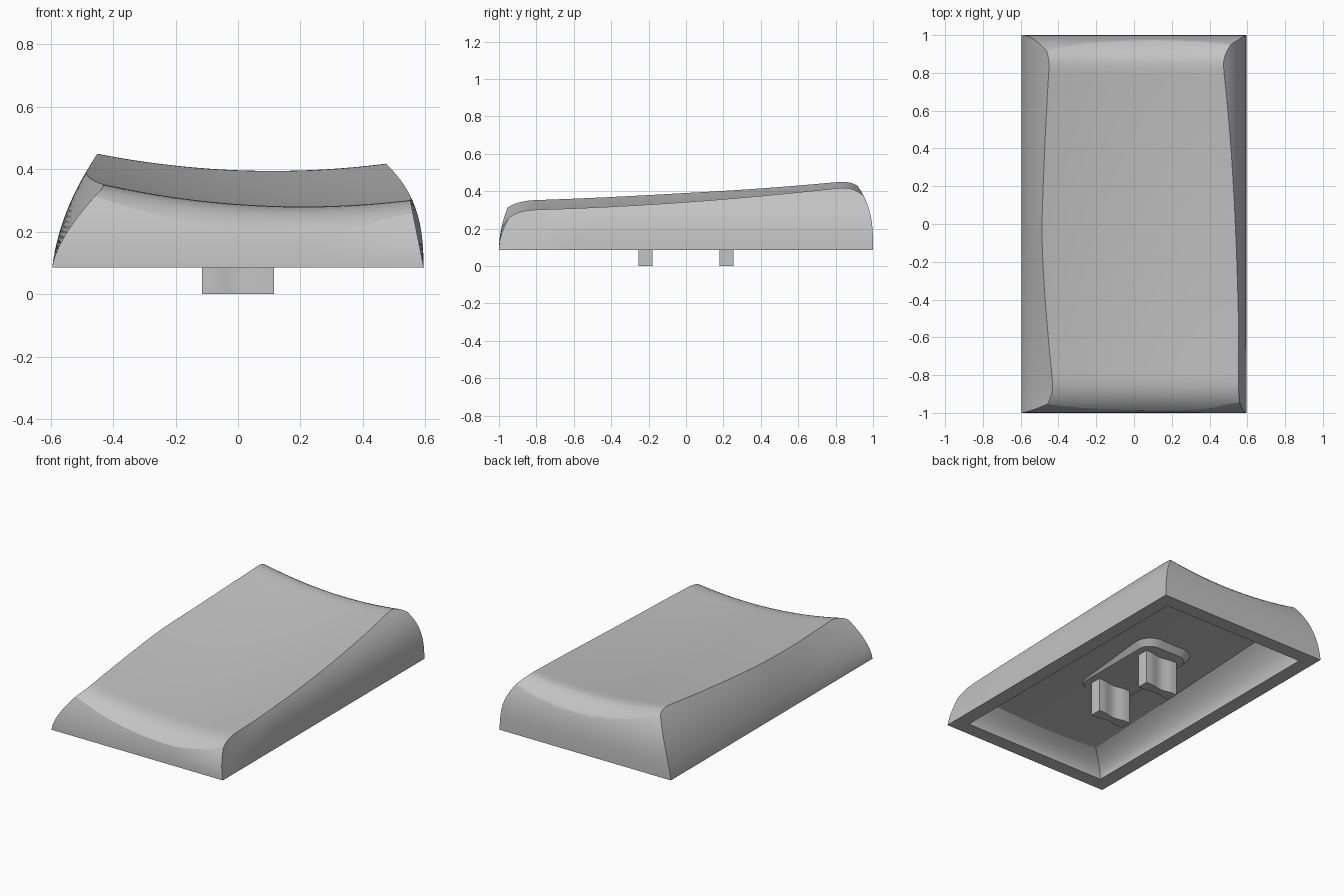
import bpy, bmesh
from math import pi, cos, sin

if "Cube" in bpy.data.objects:
    bpy.data.objects.remove(bpy.data.objects["Cube"])

grey = bpy.data.materials.new("plain grey")
grey.use_nodes = True
grey.diffuse_color = (0.55, 0.55, 0.55, 1)
grey.node_tree.nodes["Principled BSDF"].inputs["Base Color"].default_value = (0.55, 0.55, 0.55, 1)

HALF_X, HALF_Y, BASE = 0.595, 1.0, 0.085


def loft(name, rings):
    """Closed solid skinned through equal-length rings of points."""
    bm = bmesh.new()
    loops = [[bm.verts.new(p) for p in ring] for ring in rings]
    n = len(loops[0])
    for a, b in zip(loops, loops[1:]):
        for i in range(n):
            j = (i + 1) % n
            bm.faces.new((a[i], a[j], b[j], b[i]))
    bm.faces.new(loops[0])
    bm.faces.new(loops[-1])
    bmesh.ops.recalc_face_normals(bm, faces=bm.faces)
    mesh = bpy.data.meshes.new(name)
    bm.to_mesh(mesh)
    bm.free()
    mesh.materials.append(grey)
    obj = bpy.data.objects.new(name, mesh)
    bpy.context.collection.objects.link(obj)
    return obj


def select(obj):
    bpy.ops.object.select_all(action='DESELECT')
    obj.select_set(True)
    bpy.context.view_layer.objects.active = obj


def cut(obj, tool, operation):
    mod = obj.modifiers.new("cut", 'BOOLEAN')
    mod.operation, mod.object, mod.solver = operation, tool, 'EXACT'
    select(obj)
    bpy.ops.object.modifier_apply(modifier=mod.name)
    bpy.data.objects.remove(tool)


def smooth(obj):
    select(obj)
    bpy.ops.object.shade_smooth_by_angle(angle=0.4)


def clamp(v):
    return max(0.0, min(1.0, v))


def perimeter(nx=24, ny=40):
    """Square outline, both coordinates running -1 to 1."""
    pts = [(2 * i / nx - 1, -1) for i in range(nx)]
    pts += [(1, 2 * i / ny - 1) for i in range(ny)]
    return pts + [(-x, -y) for x, y in pts]


# Skirt walls: each side leans inward by its own curve
def wall_point(u, v, t):
    x0, y0 = u * HALF_X, v * HALF_Y
    front = 0.9 * t * t * (1 + clamp((x0 - 0.25) / 0.3))
    back = 2.05 * t ** 3
    y = (-HALF_Y + front) * (1 - v) / 2 + (HALF_Y - back) * (1 + v) / 2
    lean = clamp(-y0 / 0.95) ** 1.5
    left = (0.12 * t + 0.76 * t * t) * (1 - lean) + 1.25 * t ** 1.5 * lean
    lean = clamp((-0.6 - y0) / 0.35)
    right = (0.03 * t + 3.0 * t ** 3) * (1 - lean) + 0.2 * t * lean
    x = (-HALF_X + left) * (1 - u) / 2 + (HALF_X - right) * (1 + u) / 2
    return x, y, BASE + t


# Dished top: sloping ridge with rounded drops at both ends
def top_height(x, y):
    s = max(-1, min(y, 0.87))
    z = 0.317 + 0.07 * s + 0.03 * s * s + 0.175 * (x - 0.16 + 0.06 * s) ** 2
    drop = max(0, abs(y) - 0.78) ** 3
    return z - (11 if y > 0 else 8.5) * drop


levels = 24
cap = loft("cap_shell", [[wall_point(u, v, 0.42 * k / levels) for u, v in perimeter()]
                         for k in range(levels + 1)])

sections = []
ys = [-1.05] + [-cos(pi * k / 80) for k in range(81)] + [1.05]
for y in ys:
    xs = [-0.7 + 1.4 * i / 40 for i in range(41)]
    sections.append([(x, y, top_height(x, y)) for x in xs] + [(0.7, y, -0.1), (-0.7, y, -0.1)])
cut(cap, loft("top_cutter", sections), 'INTERSECT')


# Hollow underside: walls curve in to a sloped, gently dished ceiling
def hollow_ring(s, scale=1.0, drop=0.0):
    ring = []
    for u, v in perimeter(12, 16):
        x = scale * u * (0.505 - 0.12 * s * s)
        y = scale * v * (0.91 - 0.1 * s * s)
        ring.append((x, y, BASE - drop + s * (0.15 + 0.05 * y + 0.1 * x * x)))
    return ring


steps = 12
rings = [hollow_ring(0, drop=0.05)]
rings += [hollow_ring(k / steps) for k in range(steps + 1)]
rings += [hollow_ring(1, scale) for scale in (0.8, 0.6, 0.4, 0.2, 0.02)]
cut(cap, loft("hollow_cutter", rings), 'DIFFERENCE')
smooth(cap)


# Shallow level pad under the ceiling, with rounded corners
def rounded_rect(hx, hy, r, z):
    ring = []
    for q, (sx, sy) in enumerate([(1, 1), (-1, 1), (-1, -1), (1, -1)]):
        for k in range(7):
            a = pi / 2 * (q + k / 6)
            x, y = sx * (hx - r) + r * cos(a), sy * (hy - r) + r * sin(a)
            ring.append((x, y, z))
    return ring


pad = loft("peg_pad", [rounded_rect(0.16, 0.32, 0.08, 0.217),
                       rounded_rect(0.2, 0.36, 0.12, 0.26)])
smooth(pad)

# Two mounting pegs with waisted sides
for side, name in ((-1, "front_peg"), (1, "back_peg")):
    outline = []
    for sgn in (-1, 1):
        for i in range(17):
            f = 2 * i / 16 - 1
            waist = 0.037 - 0.013 * (0.5 + 0.5 * cos(pi * min(1, abs(f) / 0.75)))
            outline.append((-sgn * f * 0.116, side * 0.216 + sgn * waist))
    smooth(loft(name, [[(x, y, z) for x, y in outline] for z in (0, 0.25)]))
